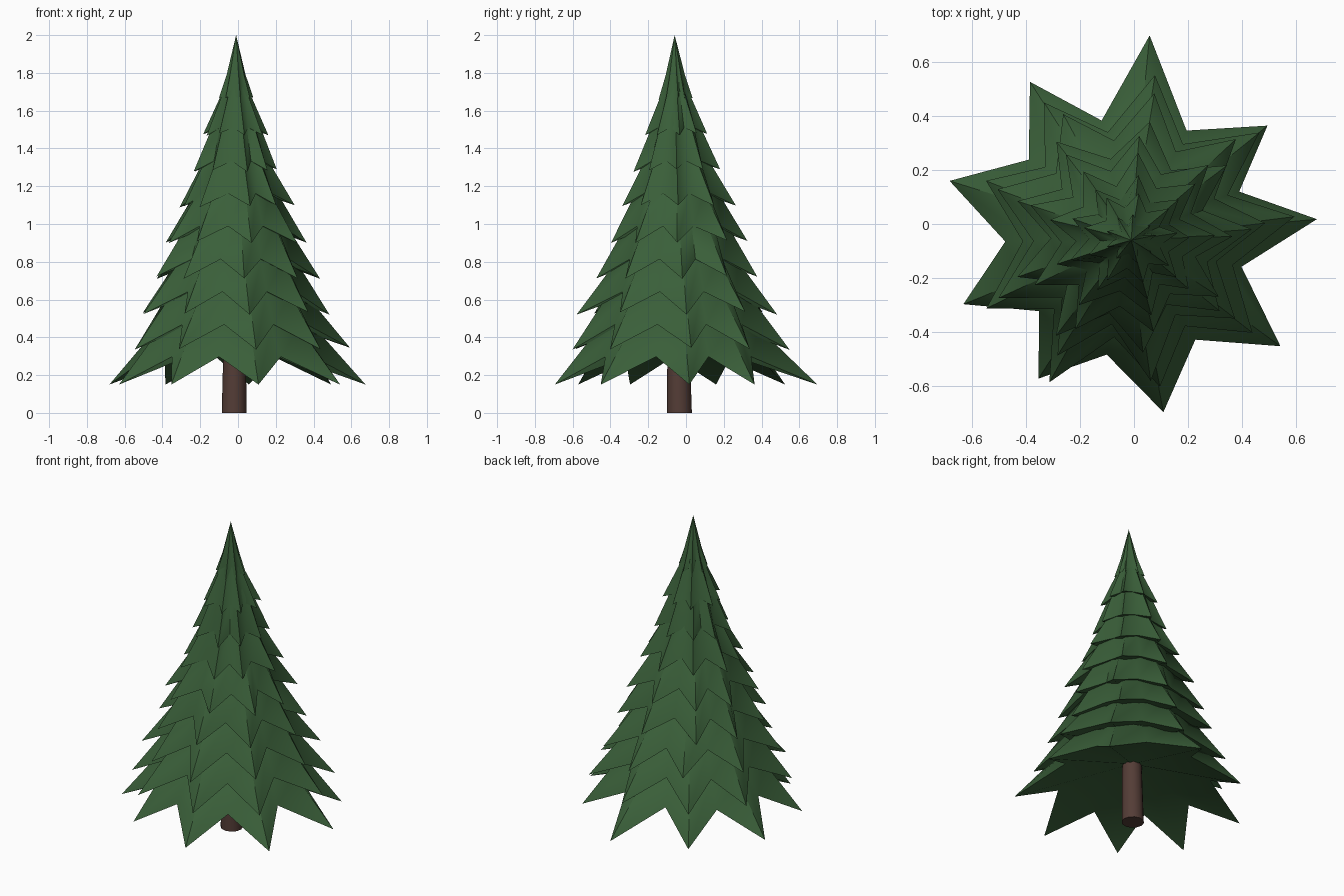
import bpy, math, random
from mathutils import Vector

random.seed(4)
cube = bpy.data.objects.get("Cube")
if cube:
    bpy.data.objects.remove(cube)


def material(name, rgb):
    m = bpy.data.materials.new(name)
    m.use_nodes = True
    m.diffuse_color = (*rgb, 1)
    m.node_tree.nodes["Principled BSDF"].inputs["Base Color"].default_value = (*rgb, 1)
    return m


def loft(name, rings, mat, base, apex, angle=50):
    """Skin equal-sized rings and fan both ends to a centre point."""
    n = len(rings[0])
    verts = [p for ring in rings for p in ring] + [base, apex]
    faces = [(k * n + i, k * n + (i + 1) % n, (k + 1) * n + (i + 1) % n, (k + 1) * n + i)
             for k in range(len(rings) - 1) for i in range(n)]
    last = (len(rings) - 1) * n
    for i in range(n):
        j = (i + 1) % n
        faces += [(j, i, last + n), (last + i, last + j, last + n + 1)]
    mesh = bpy.data.meshes.new(name)
    mesh.from_pydata(verts, [], faces)
    mesh.materials.append(mat)
    obj = bpy.data.objects.new(name, mesh)
    bpy.context.collection.objects.link(obj)
    bpy.ops.object.select_all(action='DESELECT')
    obj.select_set(True)
    bpy.context.view_layer.objects.active = obj
    bpy.ops.object.shade_smooth_by_angle(angle=math.radians(angle))


def polar(r, deg, z):
    """Point around the slightly leaning tree axis."""
    a = math.radians(deg)
    return Vector((-0.02 + 0.005 * z + r * math.cos(a),
                   -0.035 - 0.0125 * z + r * math.sin(a), z))


needles = material("needle green", (0.042, 0.114, 0.041))
bark = material("bark brown", (0.088, 0.046, 0.037))

# Trunk
loft("trunk", [[polar(r, i * 30, z) for i in range(12)]
               for r, z in ((0.066, 0), (0.058, 0.4), (0.035, 1.0))],
     bark, polar(0, 0, 0), polar(0, 0, 1.5))

# Branch tiers: drooping nine-pointed star skirts with a shallow hollow underside
tip_angles = [4.5, 38, 84, 123, 163.5, 203, 238, 281, 323.5]
tip_scale = [1.04, 0.97, 1.10, 1.0, 1.03, 0.99, 0.94, 1.0, 1.04]
radii = [0.67, 0.585, 0.515, 0.44, 0.375, 0.30, 0.225, 0.17, 0.09]
spacing = 0.189
TIPS = len(tip_angles)

for t, r in enumerate(radii):
    z = 0.15 + t * spacing
    top_tier = t == len(radii) - 1
    above = 0.07 if top_tier else radii[t + 1]
    wobble = 0 if t == 0 else 1
    angles = [a + wobble * random.uniform(-5, 5) for a in tip_angles]
    shoulder = z + (0.13 if top_tier else 0.22 + 0.12 * r)
    rim, middle = [], []
    for i, a in enumerate(angles):
        following = angles[(i + 1) % TIPS] + (360 if i == TIPS - 1 else 0)
        notch = (a + following) / 2
        s = tip_scale[i] if t == 0 else random.uniform(0.96, 1.06)
        v = random.uniform(0.97, 1.05)
        # branch tip, then the notch beside it
        rim += [polar(r * s, a, z + wobble * random.uniform(-0.008, 0.008)),
                polar(r * 0.66 * v, notch, z + 0.22 * r)]
        middle += [polar(above * 0.73, a, shoulder),
                   polar(above * 0.62, notch, shoulder)]
    peak = 2.0 if top_tier else min(z + 0.55, 1.9)
    loft(f"branch_tier_{t + 1}", [rim, middle], needles,
         polar(0, 0, z + 0.37 * r), polar(0, 0, peak), angle=60)
